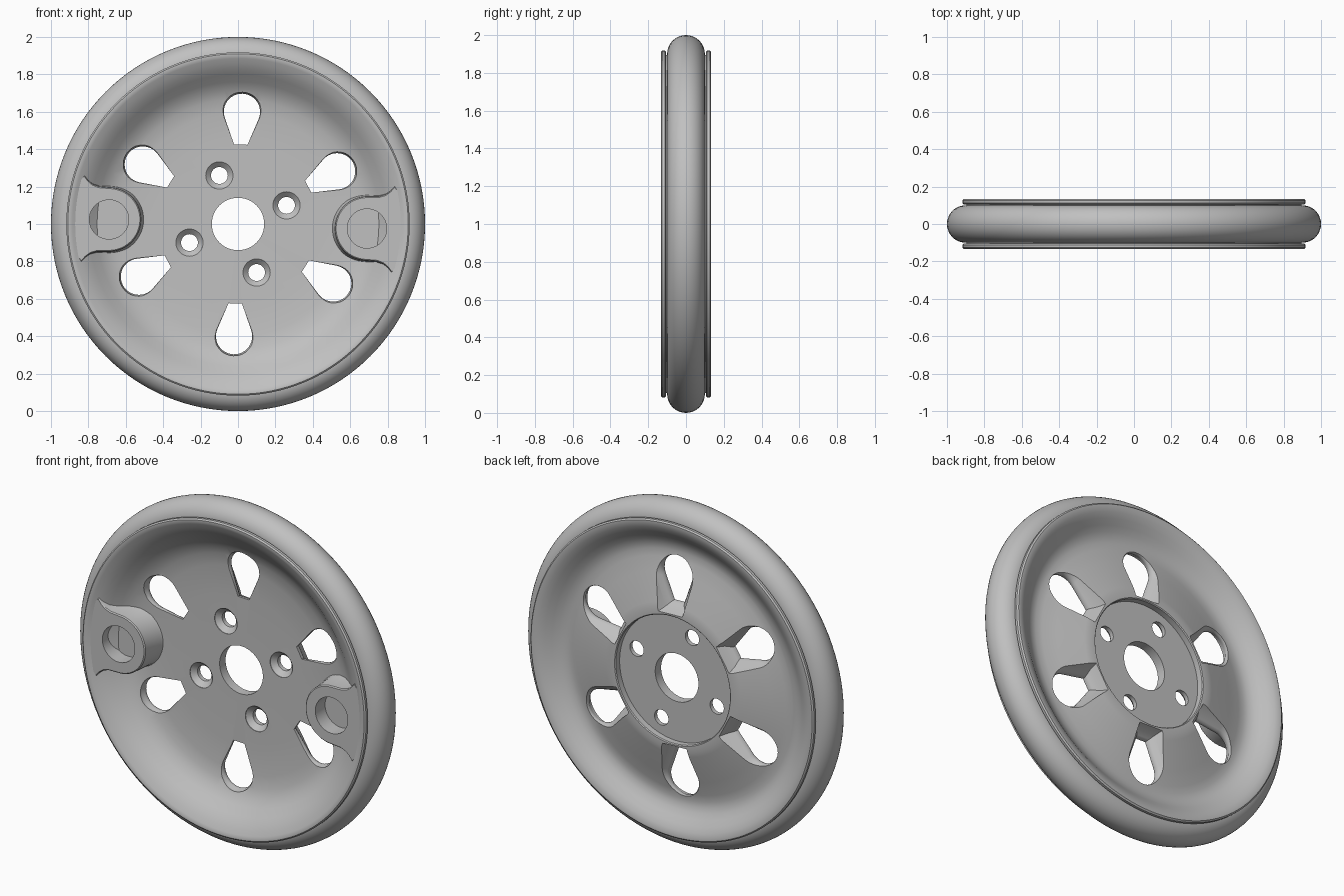
import bpy, bmesh
from math import sin, cos, radians, pi

cube = bpy.data.objects.get("Cube")
if cube:
    bpy.data.objects.remove(cube)

TILT = -2  # the whole wheel is turned slightly about its axle

grey = bpy.data.materials.new("plain grey")
grey.use_nodes = True
grey.diffuse_color = (0.53, 0.53, 0.53, 1)
grey.node_tree.nodes["Principled BSDF"].inputs["Base Color"].default_value = (0.53, 0.53, 0.53, 1)


def make_object(name, bm):
    bmesh.ops.recalc_face_normals(bm, faces=bm.faces)
    mesh = bpy.data.meshes.new(name)
    bm.to_mesh(mesh)
    bm.free()
    obj = bpy.data.objects.new(name, mesh)
    bpy.context.collection.objects.link(obj)
    mesh.materials.append(grey)
    return obj


def select(obj):
    bpy.ops.object.select_all(action='DESELECT')
    obj.select_set(True)
    bpy.context.view_layer.objects.active = obj


def smooth(obj, angle=32):
    select(obj)
    bpy.ops.object.shade_smooth_by_angle(angle=radians(angle))


def lathe(name, profile, steps=128):
    """Turn a closed (radius, y) profile about the axle."""
    bm = bmesh.new()
    rings = []
    for i in range(steps):
        a = 2 * pi * i / steps
        rings.append([bm.verts.new((r * cos(a), y, 1 + r * sin(a))) for r, y in profile])
    n = len(profile)
    for i in range(steps):
        p, q = rings[i], rings[(i + 1) % steps]
        for j in range(n):
            k = (j + 1) % n
            bm.faces.new((p[j], p[k], q[k], q[j]))
    return make_object(name, bm)


def prism(bm, outline, sections, angle):
    """Loft outline(size) through (y, size) sections, turned about the axle."""
    a = radians(angle + TILT)
    rings = []
    for y, size in sections:
        rings.append([bm.verts.new((u * cos(a) - v * sin(a), y, 1 + u * sin(a) + v * cos(a)))
                      for u, v in outline(size)])
    n = len(rings[0])
    for p, q in zip(rings, rings[1:]):
        for j in range(n):
            k = (j + 1) % n
            bm.faces.new((p[j], p[k], q[k], q[j]))
    bm.faces.new(rings[0])
    bm.faces.new(rings[-1])


def arc(cu, radius, start, end, steps):
    step = (end - start) / steps
    return [(cu + radius * cos(radians(start + step * i)),
             radius * sin(radians(start + step * i))) for i in range(steps + 1)]


def window(grow):
    half = 0.036 + grow
    return arc(0.6, 0.097 + grow, -110, 110, 24) + [(0.425 - grow, half), (0.425 - grow, -half)]


def circle_at(u, steps=32):
    return lambda radius: arc(u, radius, 0, 360 - 360 / steps, steps - 1)


def boss_outline(grow):
    side = [(0.75, 0.168), (0.785, 0.18), (0.81, 0.2), (0.83, 0.225)]
    upper = [(u, v + grow) for u, v in side]
    lower = [(u, -v) for u, v in upper]
    back = [(0.87, 0.18), (0.88, 0), (0.87, -0.18)]
    return arc(0.69, 0.165 + grow, 95, 265, 24) + lower + back[::-1] + upper[::-1]


def carve(obj, bm):
    cutter = make_object("cutter", bm)
    cutter.hide_render = True
    mod = obj.modifiers.new("carve", 'BOOLEAN')
    mod.operation = 'DIFFERENCE'
    mod.solver = 'EXACT'
    mod.object = cutter
    select(obj)
    bpy.ops.object.modifier_apply(modifier=mod.name)
    bpy.data.objects.remove(cutter)


# Tyre
tyre = lathe("tyre", [(0.87, -0.1)] + [(0.9 + 0.1 * cos(radians(t)), 0.1 * sin(radians(t)))
                                       for t in range(-90, 91, 10)] + [(0.87, 0.1)])
smooth(tyre)

# Dished rim and disc: front face, both flanges, back face, hub recess
front = [(0.14, 0.03), (0.45, 0.03), (0.6, 0.024), (0.67, 0.014), (0.72, -0.006),
         (0.76, -0.035), (0.8, -0.072), (0.83, -0.096), (0.86, -0.115), (0.885, -0.127)]
flange = [(0.898, 0.133), (0.91, 0.133), (0.918, 0.126), (0.918, 0.111), (0.911, 0.105), (0.895, 0.105)]
back = [(0.87, 0.124), (0.84, 0.106), (0.81, 0.083), (0.78, 0.062), (0.75, 0.05), (0.72, 0.046),
        (0.68, 0.052), (0.6, 0.074), (0.44, 0.118), (0.41, 0.125),
        (0.375, 0.125), (0.37, 0.12), (0.37, 0.085), (0.14, 0.085)]
wheel = lathe("rim_and_disc", front + [(r, -y) for r, y in flange] + flange[::-1] + back)

# Six windows and four countersunk bolt holes
holes = bmesh.new()
for i in range(6):
    prism(holes, window, [(-0.2, 0.008), (0.016, 0.008), (0.03, 0), (0.045, 0),
                          (0.058, 0.007), (0.08, 0.025), (0.2, 0.07)], 30 + 60 * i)
for i in range(4):
    prism(holes, circle_at(0.278), [(-0.1, 0.075), (0.033, 0.073), (0.06, 0.045), (0.2, 0.045)],
          23 + 90 * i)
carve(wheel, holes)
smooth(wheel)

# Two bosses with blind sockets, blending into the rim
for name, angle in (("left_boss", 0), ("right_boss", 180)):
    bm = bmesh.new()
    prism(bm, boss_outline, [(-0.12, 0), (-0.114, 0.006), (0.015, 0.014), (0.032, 0.022)], angle)
    boss = make_object(name, bm)
    socket = bmesh.new()
    prism(socket, circle_at(0.69, 48), [(-0.3, 0.105), (-0.03, 0.105)], angle)
    carve(boss, socket)
    smooth(boss)
